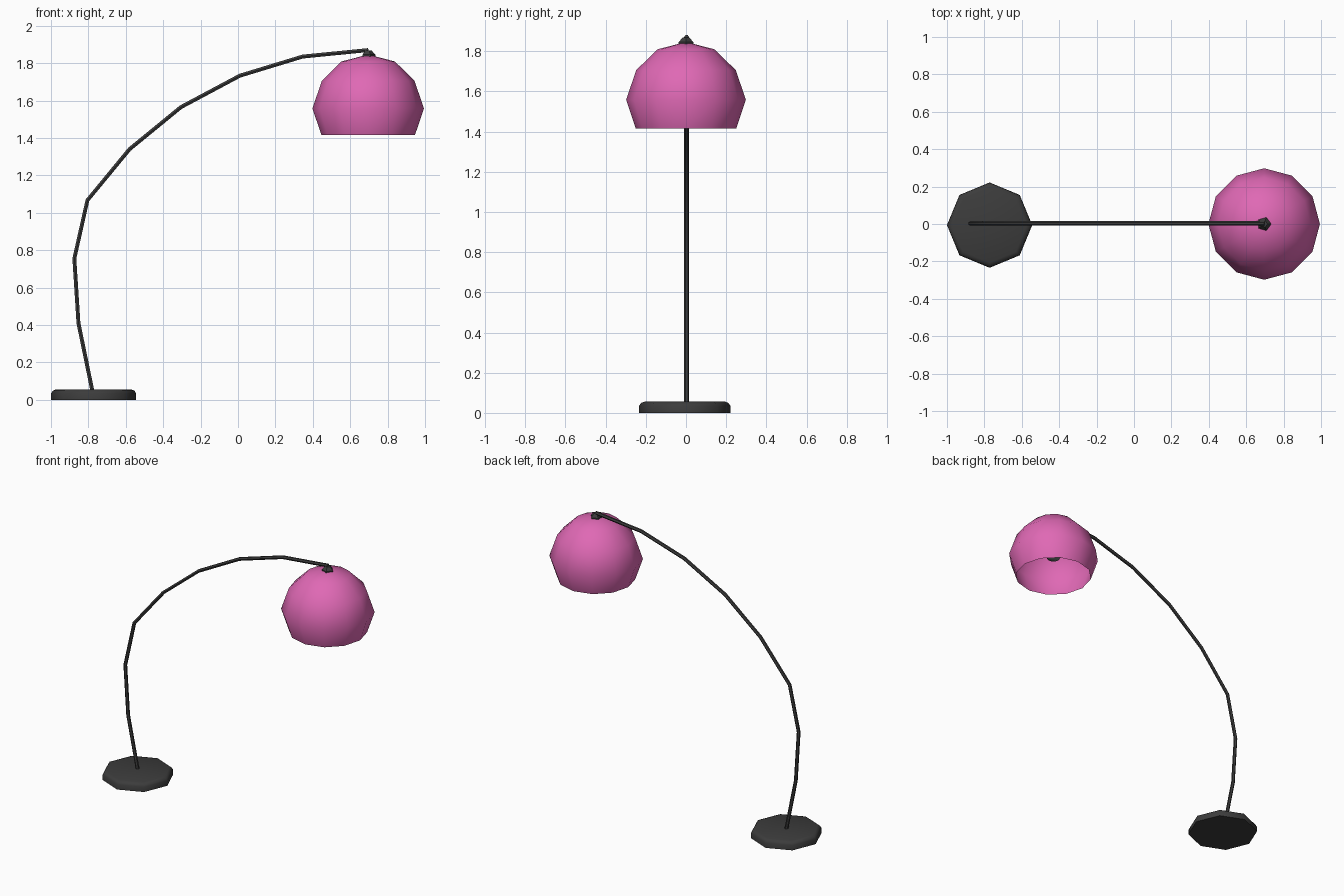
import bpy, bmesh, math

if "Cube" in bpy.data.objects:
    bpy.data.objects.remove(bpy.data.objects["Cube"])


def material(name, rgb):
    m = bpy.data.materials.new(name)
    m.diffuse_color = (*rgb, 1)
    m.use_nodes = True
    m.node_tree.nodes["Principled BSDF"].inputs["Base Color"].default_value = m.diffuse_color
    return m


PINK = material("pink", (0.74, 0.14, 0.46))
DARK = material("dark metal", (0.045, 0.045, 0.045))
GREY = material("bulb grey", (0.16, 0.18, 0.17))


def lathe(name, profile, sides, loc, mat, phase=0.0, smooth=40):
    """Revolve (radius, z) points around z; radius 0 makes a pole."""
    bm = bmesh.new()
    rings = []
    for r, z in profile:
        n = 1 if r == 0 else sides
        rings.append([bm.verts.new((r * math.cos(phase + i * math.tau / sides),
                                    r * math.sin(phase + i * math.tau / sides), z))
                      for i in range(n)])
    for a, b in zip(rings, rings[1:]):
        for i in range(sides):
            j = (i + 1) % sides
            quad = [a[i % len(a)], a[j % len(a)], b[j % len(b)], b[i % len(b)]]
            bm.faces.new(list(dict.fromkeys(quad)))
    bmesh.ops.recalc_face_normals(bm, faces=bm.faces)
    me = bpy.data.meshes.new(name)
    bm.to_mesh(me)
    bm.free()
    me.materials.append(mat)
    ob = bpy.data.objects.new(name, me)
    ob.location = loc
    bpy.context.collection.objects.link(ob)
    finish(ob, smooth)
    return ob


def finish(ob, angle):
    bpy.ops.object.select_all(action='DESELECT')
    ob.select_set(True)
    bpy.context.view_layer.objects.active = ob
    bpy.ops.object.shade_smooth_by_angle(angle=math.radians(angle))


# Octagonal foot with softened top edge
lathe("base", [(0, 0), (0.228, 0), (0.227, 0.035), (0.218, 0.049), (0.2, 0.056), (0, 0.056)],
      8, (-0.772, -0.006, 0), DARK, smooth=50)

# Arched stem: thin tube along a segmented path
path = [(-0.775, 0.03), (-0.853, 0.41), (-0.875, 0.755), (-0.805, 1.067), (-0.58, 1.34),
        (-0.305, 1.565), (0.01, 1.733), (0.345, 1.835), (0.697, 1.87)]
cu = bpy.data.curves.new("stem", 'CURVE')
cu.dimensions = '3D'
cu.bevel_depth = 0.012
cu.bevel_resolution = 1
cu.use_fill_caps = True
sp = cu.splines.new('POLY')
sp.points.add(len(path) - 1)
for p, (x, z) in zip(sp.points, path):
    p.co = (x, 0.003, z, 1)
cu.materials.append(DARK)
stem = bpy.data.objects.new("stem", cu)
bpy.context.collection.objects.link(stem)
bpy.ops.object.select_all(action='DESELECT')
stem.select_set(True)
bpy.context.view_layer.objects.active = stem
bpy.ops.object.convert(target='MESH')
finish(bpy.context.object, 50)

# Open dome shade, a single thin shell
lathe("shade", [(0.25, 1.415), (0.298, 1.558), (0.248, 1.705), (0.143, 1.809), (0, 1.846)],
      12, (0.696, 0, 0), PINK, smooth=60)

# Small faceted cap joining stem and shade
lathe("cap", [(0, 1.82), (0.038, 1.825), (0.038, 1.845), (0.018, 1.868), (0, 1.868)],
      5, (0.696, 0, 0), DARK, phase=0.0, smooth=20)

# Socket and bulb hidden inside the shade
lathe("socket", [(0, 1.7), (0.038, 1.7), (0.038, 1.825), (0, 1.825)],
      8, (0.696, 0, 0), DARK)
lathe("bulb", [(0, 1.535), (0.042, 1.55), (0.066, 1.59), (0.062, 1.64), (0.035, 1.705), (0, 1.705)],
      10, (0.696, 0, 0), GREY, smooth=60)
